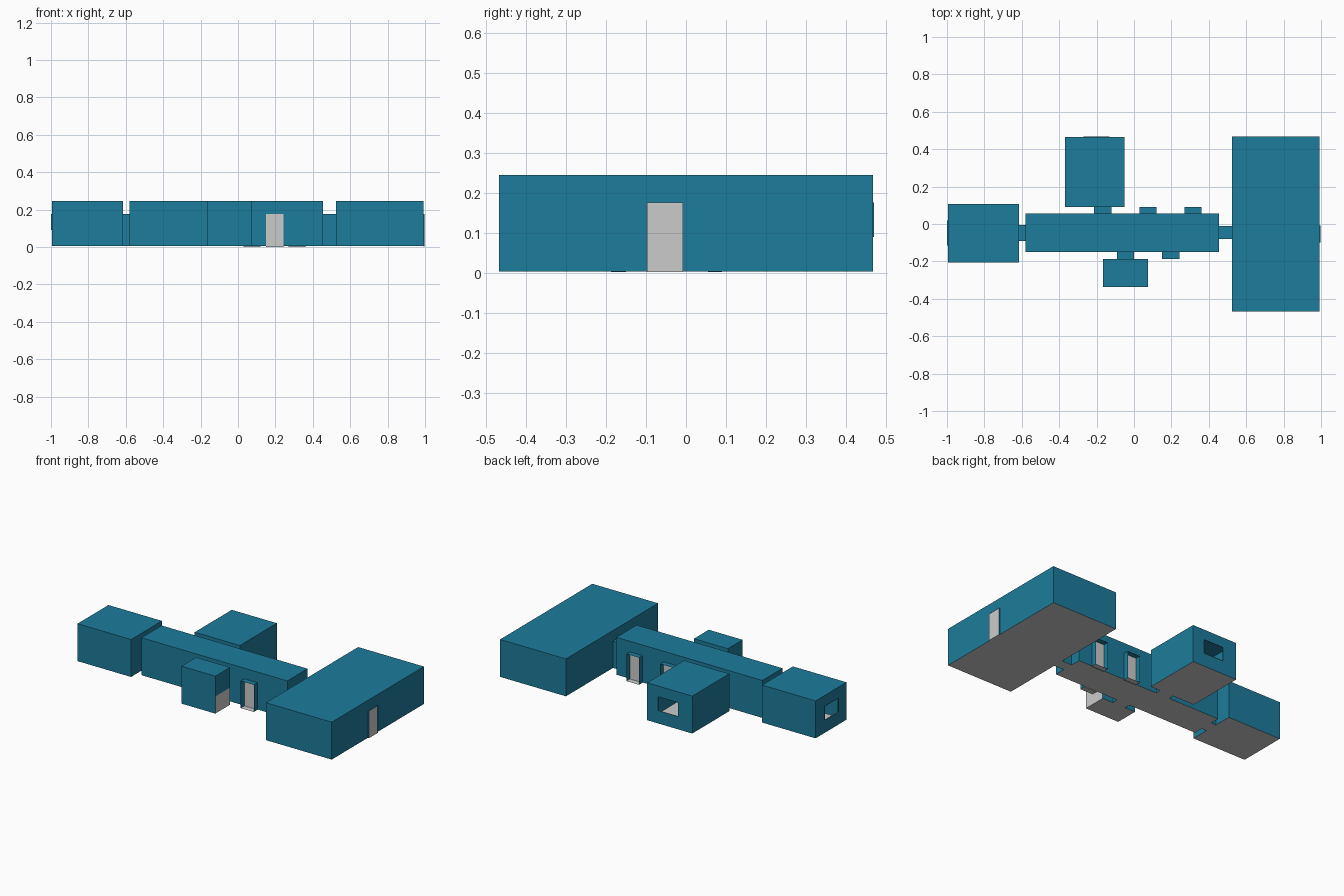
import bpy

if "Cube" in bpy.data.objects:
    bpy.data.objects.remove(bpy.data.objects["Cube"])

TEAL = bpy.data.materials.new("teal_wall")
TEAL.diffuse_color = (0.012, 0.2, 0.33, 1)
TEAL.use_nodes = True
TEAL.node_tree.nodes["Principled BSDF"].inputs["Base Color"].default_value = TEAL.diffuse_color

FLOOR, CEIL, DOOR, SILL = 0.005, 0.245, 0.177, 0.09


def make(name, quads, mat=None):
    verts = [v for q in quads for v in q]
    faces = [tuple(range(i * 4, i * 4 + 4)) for i in range(len(quads))]
    me = bpy.data.meshes.new(name)
    me.from_pydata(verts, [], faces)
    ob = bpy.data.objects.new(name, me)
    bpy.context.collection.objects.link(ob)
    if mat:
        me.materials.append(mat)
    return ob


def flat(x0, x1, y0, y1, z, up=True):
    q = [(x0, y0, z), (x1, y0, z), (x1, y1, z), (x0, y1, z)]
    return q if up else q[::-1]


def wall(side, pos, u0, u1, z0, z1, holes=()):
    """Wall quads on one side, leaving out (u0, u1, z0, z1) openings."""
    us = sorted({u0, u1, *(h[0] for h in holes), *(h[1] for h in holes)})
    zs = sorted({z0, z1, *(h[2] for h in holes), *(h[3] for h in holes)})
    quads = []
    for a, b in zip(us, us[1:]):
        for c, d in zip(zs, zs[1:]):
            um, zm = (a + b) / 2, (c + d) / 2
            if any(h[0] < um < h[1] and h[2] < zm < h[3] for h in holes):
                continue
            uz = [(a, c), (b, c), (b, d), (a, d)]
            if side in "WN":
                uz.reverse()
            quads.append([(pos, u, z) if side in "WE" else (u, pos, z) for u, z in uz])
    return quads


def room(name, x0, x1, y0, y1, top=CEIL, openings=None, open_sides="", z0=FLOOR):
    openings = openings or {}
    quads = [flat(x0, x1, y0, y1, top)]
    for side, pos, u0, u1 in (("W", x0, y0, y1), ("E", x1, y0, y1),
                              ("S", y0, x0, x1), ("N", y1, x0, x1)):
        if side not in open_sides:
            quads += wall(side, pos, u0, u1, z0, top, openings.get(side, ()))
    make(name + "_walls", quads, TEAL)
    make(name + "_floor", [flat(x0, x1, y0, y1, z0, up=False)])


def gap(a, b):
    return (a, b, FLOOR, DOOR)


# Openings shared by rooms and passages
west_pass, east_pass = gap(-0.09, -0.005), gap(-0.08, -0.01)
north_pass, south_pass = gap(-0.215, -0.12), gap(-0.092, 0.0)
west_win, north_win = (-0.115, 0.02, SILL, DOOR), (-0.27, -0.13, SILL, DOOR)
exit_gap = gap(-0.098, -0.008)
alcoves = [("N", 0.03, 0.12), ("N", 0.27, 0.36), ("S", 0.15, 0.243)]

# Main rooms
room("corridor", -0.58, 0.455, -0.15, 0.055, openings={
    "W": [west_pass], "E": [east_pass],
    "N": [north_pass] + [gap(a, b) for s, a, b in alcoves if s == "N"],
    "S": [south_pass] + [gap(a, b) for s, a, b in alcoves if s == "S"]})
room("west_room", -0.995, -0.615, -0.205, 0.108, openings={"E": [west_pass], "W": [west_win]})
room("east_hall", 0.525, 0.992, -0.467, 0.467, openings={"W": [east_pass], "E": [exit_gap]})
room("north_room", -0.37, -0.05, 0.09, 0.465, openings={"S": [north_pass], "N": [north_win]})
SPLIT = 0.115
room("south_room", -0.165, 0.075, -0.337, -0.188, openings={
    "N": [south_pass], "E": [(-0.337, -0.188, FLOOR, SPLIT)]})

# Passages between rooms
room("west_passage", -0.615, -0.58, *west_pass[:2], DOOR, open_sides="WE")
room("east_passage", 0.455, 0.525, *east_pass[:2], DOOR, open_sides="WE")
room("north_passage", *north_pass[:2], 0.055, 0.09, DOOR, open_sides="NS")
room("south_passage", *south_pass[:2], -0.188, -0.15, DOOR, open_sides="NS")

# Open door alcoves with a recessed door against the corridor
for i, (side, a, b) in enumerate(alcoves):
    y0, y1 = (0.055, 0.09) if side == "N" else (-0.187, -0.15)
    room(f"door_alcove_{i}", a, b, y0, y1, DOOR, open_sides="NS", z0=0.003)
    pos = y0 if side == "N" else y1
    make(f"alcove_door_{i}", wall(side, pos, a, b, 0.0, DOOR))

# Shallow exit porch and its door
room("exit_frame", 0.992, 0.998, *exit_gap[:2], DOOR, open_sides="WE", z0=0.003)
make("exit_door", wall("E", 0.997, *exit_gap[:2], 0.003, DOOR))

# Pair of low doors on the small south room
for i, (a, b) in enumerate(((-0.337, -0.2625), (-0.2625, -0.188))):
    make(f"low_door_{i}", wall("E", 0.075, a, b, FLOOR, SPLIT))

# Window rims standing slightly proud of the walls
room("west_window_rim", -1.0, -0.995, *west_win[:2], DOOR, open_sides="WE", z0=SILL)
room("north_window_rim", *north_win[:2], 0.465, 0.469, DOOR, open_sides="NS", z0=SILL)
